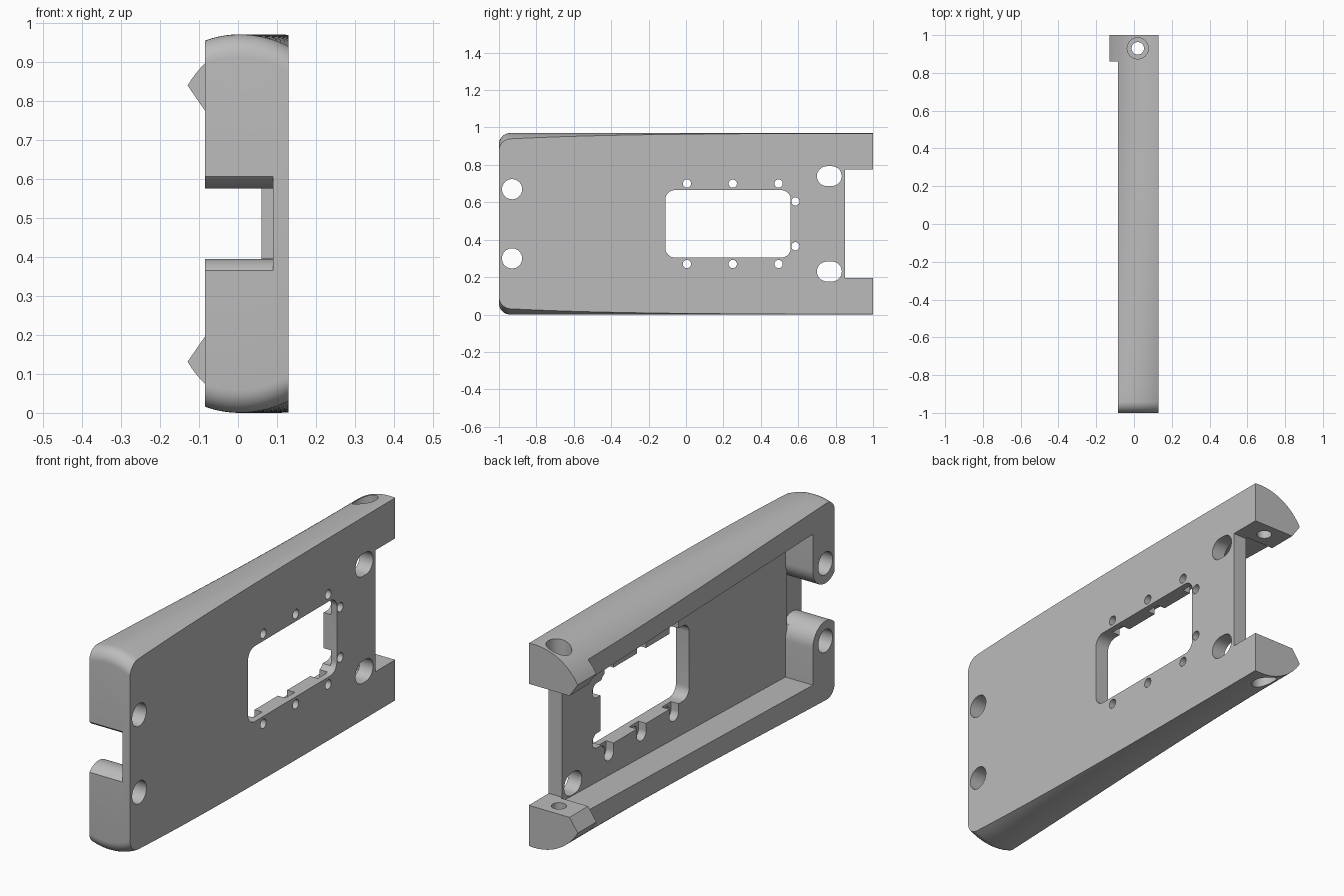
import bpy, bmesh
from math import sin, cos, pi, sqrt, atan2, radians

old = bpy.data.objects.get("Cube")
if old:
    bpy.data.objects.remove(old)

MID = 0.485                      # mirror height of the shell
RIM, FACE, TIP = -0.085, 0.13, -0.13
BOSS_Y, BOSS_Z, BOSS_R = -0.93, 0.3, 0.095

grey = bpy.data.materials.new("plain_grey")
grey.use_nodes = True
grey.diffuse_color = (0.5, 0.5, 0.5, 1)
grey.node_tree.nodes["Principled BSDF"].inputs["Base Color"].default_value = (0.5, 0.5, 0.5, 1)


def loft(name, rings):
    """Skin a list of equal closed rings and cap both ends."""
    bm = bmesh.new()
    rows = [[bm.verts.new(p) for p in ring] for ring in rings]
    n = len(rows[0])
    for a, b in zip(rows, rows[1:]):
        for i in range(n):
            bm.faces.new((a[i], a[(i + 1) % n], b[(i + 1) % n], b[i]))
    bm.faces.new(rows[0])
    bm.faces.new(rows[-1])
    bmesh.ops.recalc_face_normals(bm, faces=bm.faces)
    mesh = bpy.data.meshes.new(name)
    bm.to_mesh(mesh)
    bm.free()
    mesh.materials.append(grey)
    obj = bpy.data.objects.new(name, mesh)
    bpy.context.collection.objects.link(obj)
    return obj


def prism(axis, pts, lo, hi):
    """Extrude a flat outline along an axis."""
    place = {"x": lambda p, d: (d, p[0], p[1]),
             "y": lambda p, d: (p[0], d, p[1]),
             "z": lambda p, d: (p[0], p[1], d)}[axis]
    return loft("cutter", [[place(p, d) for p in pts] for d in (lo, hi)])


def arc(c, r, a, b, steps=16):
    return [(c[0] + r * cos(a + (b - a) * i / steps),
             c[1] + r * sin(a + (b - a) * i / steps)) for i in range(steps + 1)]


def pill(a, b, r):
    """Outline of a slot between two centres."""
    t = atan2(b[1] - a[1], b[0] - a[0])
    return arc(b, r, t - pi / 2, t + pi / 2) + arc(a, r, t + pi / 2, t + 3 * pi / 2)


def disc(c, r):
    return arc(c, r, 0, 2 * pi, 40)[:-1]


def rect(u0, v0, u1, v1):
    return [(u0, v0), (u1, v0), (u1, v1), (u0, v1)]


def flip(pts):
    return [(u, 2 * MID - v) for u, v in reversed(pts)]


def cut(cutter):
    mod = body.modifiers.new("cut", "BOOLEAN")
    mod.operation, mod.solver, mod.object = "DIFFERENCE", "EXACT", cutter
    bpy.context.view_layer.objects.active = body
    bpy.ops.object.modifier_apply(modifier=mod.name)
    bpy.data.objects.remove(cutter)


# Shell: crowned long sides whose crest drifts along the length, rounded front
def section(y):
    crest = 0.1 * (1 - ((1 - y) / 2) ** 2)
    f, r = 0.06, 0.265
    d = max(0, f - (y + 1))
    drop = f - sqrt(f * f - d * d)
    xs = [TIP + (FACE - TIP) * i / 24 for i in range(25)]
    top = [(x, 0.97 - drop - r + sqrt(r * r - (x - crest) ** 2)) for x in xs]
    return [(x, y, z) for x, z in top + flip(top)]


ys = [-1 + 0.06 * (1 - cos(pi / 2 * i / 8)) for i in range(9)]
ys += [-0.94 + 1.94 * i / 24 for i in range(1, 25)]
body = loft("hollow_shell", [section(y) for y in ys])

# Trim to the rim, leaving the pointed rear lugs
cut(prism("x", rect(-1.2, -0.2, 0.86, 1.2), -0.4, RIM))
cut(prism("y", [(TIP - 0.05, 0.06), (TIP, 0.13), (RIM, 0.195), (RIM, 0.775),
                (TIP, 0.84), (TIP - 0.05, 0.91)], 0.8, 1.2))

# Cavity, with round bosses flanking the front opening
boss = arc((BOSS_Y, BOSS_Z), BOSS_R, 0, radians(137), 20)
low = [(1.2, 0.195), (0.86, 0.195), (0.86, 0.175), (BOSS_Y + BOSS_R, 0.125)]
low += boss + [(-1.2, boss[-1][1])]
cut(prism("x", low + flip(low), -0.4, 0.06))

# Deeper step in the front opening
step = arc((BOSS_Y, BOSS_Z), BOSS_R, radians(30), radians(137), 16)
step += [(-1.2, step[-1][1])]
cut(prism("x", step + flip(step), -0.4, 0.09))

# Rear notch between the lugs
cut(prism("x", rect(0.85, 0.195, 1.2, 0.775), -0.4, 0.4))

# Window with rounded corners
window = []
for i, (y, z) in enumerate(rect(-0.06, 0.355, 0.51, 0.615)):
    window += arc((y, z), 0.05, pi + i * pi / 2, 1.5 * pi + i * pi / 2, 8)
cut(prism("x", window, -0.05, 0.4))

# Screw holes around the window, with channels on the inner side
screws = [((y, 0.27), (y, 0.34)) for y in (0.005, 0.25, 0.495)]
screws += [((0.585, 0.365), (0.52, 0.365))]
for hole, edge in screws:
    for mirror in (False, True):
        pts = [disc(hole, 0.022), pill(hole, edge, 0.035)]
        if mirror:
            pts = [flip(p) for p in pts]
        cut(prism("x", pts[0], 0.03, 0.4))
        cut(prism("x", pts[1], 0.03, 0.1))

# Front boss holes, rear slots
for shape, lo in ((disc((BOSS_Y, BOSS_Z), 0.054), -0.4),
                  (pill((0.753, 0.23), (0.78, 0.23), 0.053), 0.04)):
    cut(prism("x", shape, lo, 0.4))
    cut(prism("x", flip(shape), lo, 0.4))

# Lug holes with outer counterbores
cut(prism("z", disc((0.02, 0.93), 0.033), -0.2, 1.2))
cut(prism("z", disc((0.02, 0.93), 0.056), -0.2, 0.1))
cut(prism("z", disc((0.02, 0.93), 0.056), 0.87, 1.2))

# Smooth curved areas, keep edges crisp
bpy.ops.object.select_all(action="DESELECT")
body.select_set(True)
bpy.context.view_layer.objects.active = body
bpy.ops.object.shade_smooth_by_angle(angle=radians(25))
